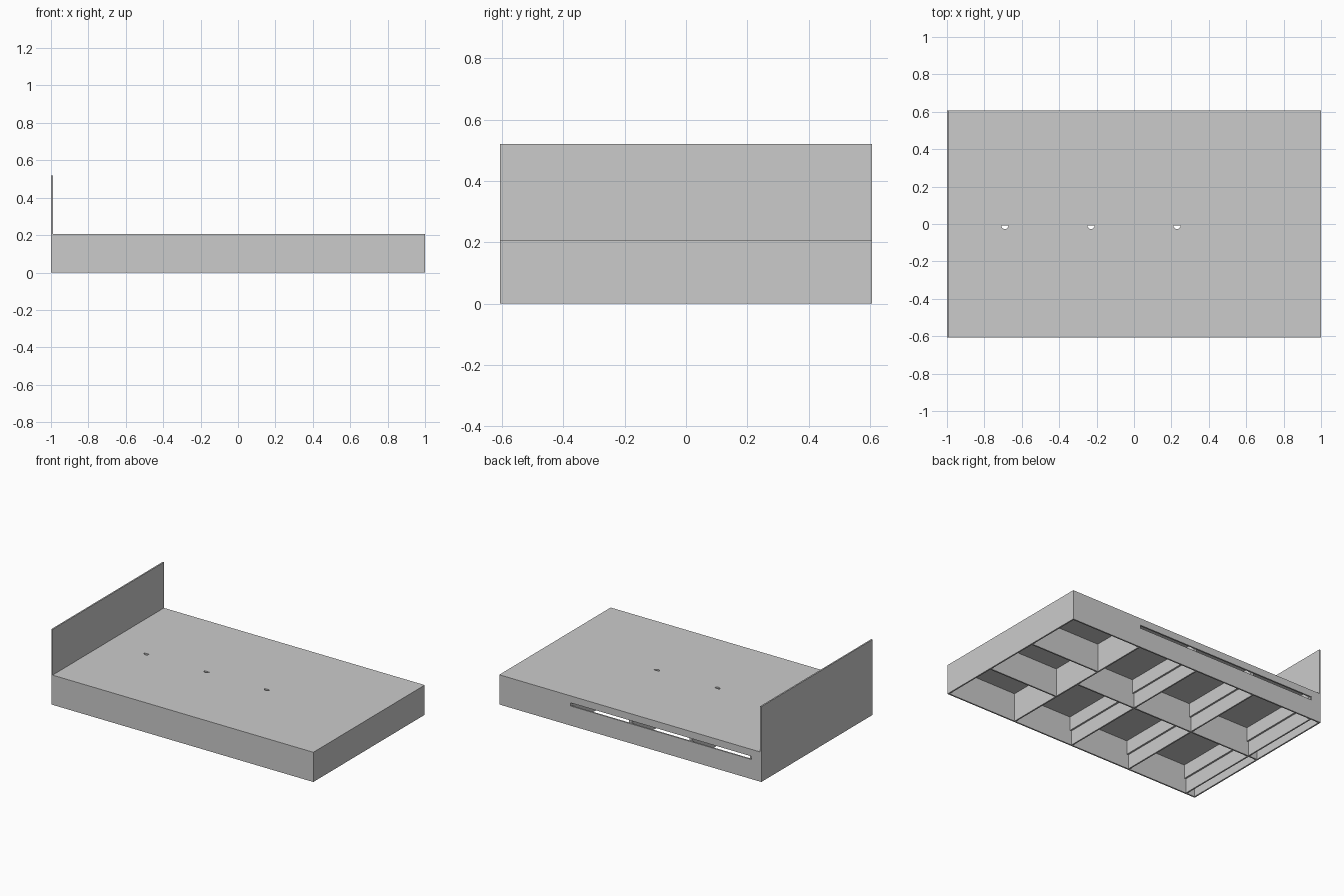
import bpy, bmesh, math

if "Cube" in bpy.data.objects:
    bpy.data.objects.remove(bpy.data.objects["Cube"])

T = 0.01            # board thickness
W = 0.607           # half width
H = 0.205           # base height
ZT = H - T          # underside of the top
CROSS = (0.46, 0.0, -0.46, -0.925)


def finish(name, bm):
    bmesh.ops.recalc_face_normals(bm, faces=bm.faces[:])
    me = bpy.data.meshes.new(name)
    bm.to_mesh(me)
    bm.free()
    ob = bpy.data.objects.new(name, me)
    bpy.context.collection.objects.link(ob)
    return ob


def board(name, x0, x1, y0, y1, z0, z1):
    bm = bmesh.new()
    bmesh.ops.create_cube(bm, size=1)
    for v in bm.verts:
        v.co = ((x0 + x1) / 2 + v.co.x * (x1 - x0),
                (y0 + y1) / 2 + v.co.y * (y1 - y0),
                (z0 + z1) / 2 + v.co.z * (z1 - z0))
    return finish(name, bm)


def slab(name, points, z0, z1):
    bm = bmesh.new()
    face = bm.faces.new([bm.verts.new((x, y, z0)) for x, y in points])
    out = bmesh.ops.extrude_face_region(bm, geom=[face])
    for v in out["geom"]:
        if isinstance(v, bmesh.types.BMVert):
            v.co.z = z1
    return finish(name, bm)


# headboard, foot and front panels
board("headboard", -1, -1 + T, -W, W, 0, 0.52)
board("foot_panel", 1 - T, 1, -W, W, 0, ZT)
board("front_panel", -1 + T, 1 - T, -W, -W + T, 0, ZT)

# back panel with a long slot
s0, s1, z0, z1 = -0.925, 0.455, 0.135, 0.157
board("back_panel_lower", -1 + T, 1 - T, W - T, W, 0, z0)
board("back_panel_upper", -1 + T, 1 - T, W - T, W, z1, ZT)
board("back_panel_head_end", -1 + T, s0, W - T, W, z0, z1)
board("back_panel_foot_end", s1, 1 - T, W - T, W, z0, z1)

# top: plain back half, front half with three half-round finger holes
yc, r = -0.008, 0.019
board("top_back", -1 + T, 1, yc, W, ZT, H)
outline = [(1, -W), (1, yc)]
for c in (0.23, -0.23, -0.69):
    outline += [(c + r * math.cos(math.pi * i / 10),
                 yc - r * math.sin(math.pi * i / 10)) for i in range(11)]
outline += [(-1 + T, yc), (-1 + T, -W)]
slab("top_front", outline, ZT, H)

# cross walls
for x in CROSS:
    board("cross_wall", x - T / 2, x + T / 2, -W + T, W - T, 0, ZT)

# long middle wall between the cross walls
xs = CROSS + (-1 + T - T / 2,)
for a, b in zip(xs, xs[1:]):
    board("middle_wall", b + T / 2, a - T / 2, -T / 2, T / 2, 0, ZT)

# two dividers at the foot end
for y in (-0.2, 0.2):
    board("foot_divider", CROSS[0] + T / 2, 1 - T, y - T / 2, y + T / 2, 0, ZT)

# support battens along the cross walls
for x in CROSS[1:]:
    for side, (ya, yb) in (("front", (-W + T, -T / 2)), ("back", (T / 2, W - T))):
        board("batten_" + side, x + T / 2, x + T / 2 + 0.012, ya, yb, 0.1, ZT)
